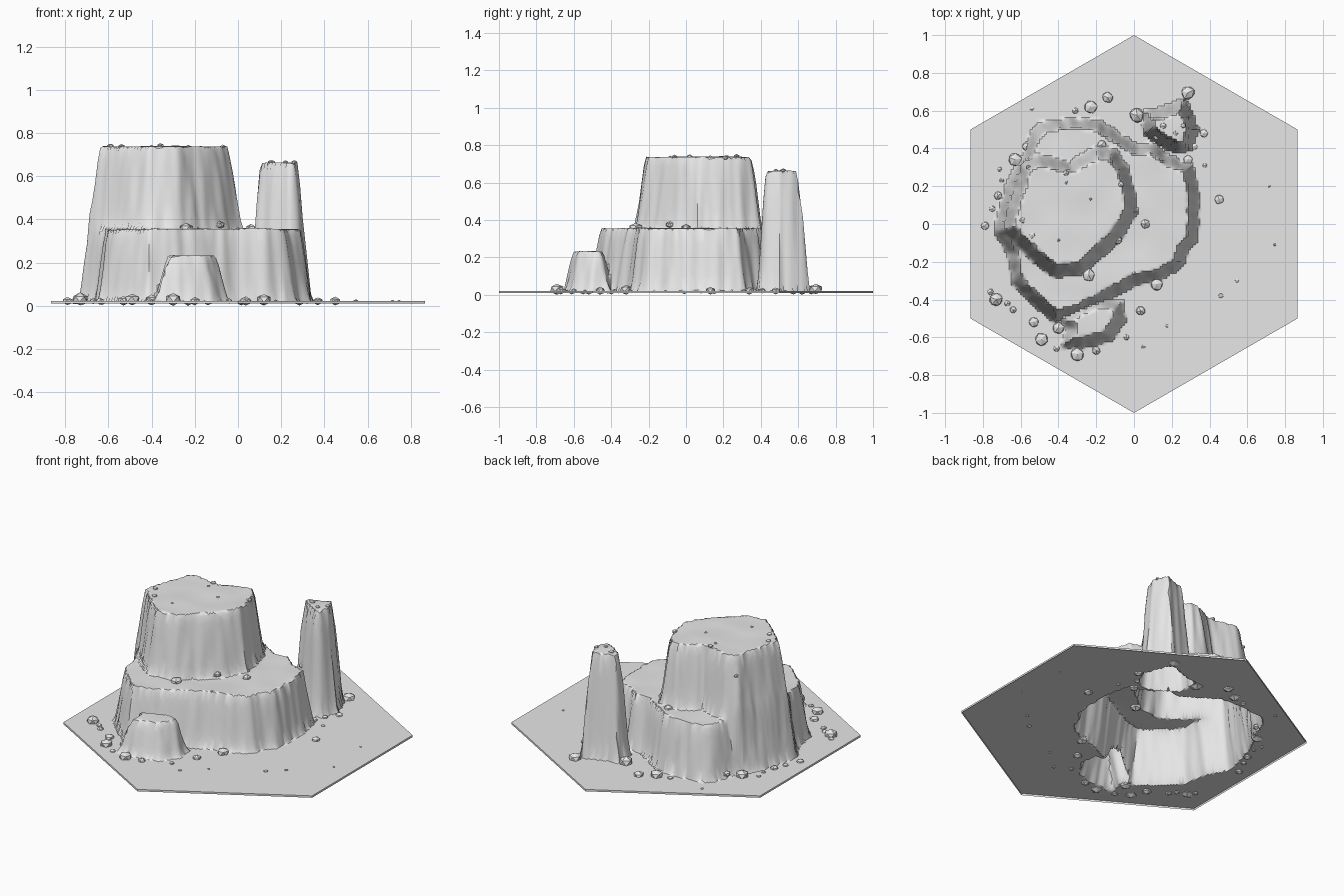
import bpy, bmesh, math, random
from mathutils import Vector, noise

if "Cube" in bpy.data.objects:
    bpy.data.objects.remove(bpy.data.objects["Cube"])

random.seed(4)
GROUND, BOTTOM, STEP = 0.022, 0.010, 0.0125

stone = bpy.data.materials.new("pale stone")
stone.diffuse_color = (0.8, 0.8, 0.8, 1)
stone.use_nodes = True
stone.node_tree.nodes["Principled BSDF"].inputs["Base Color"].default_value = stone.diffuse_color

# Footprints of the cliffs, as seen from above
LOWER = [(-.50, .54), (-.34, .56), (-.18, .55), (-.08, .48), (.02, .42), (.10, .43), (.19, .36),
         (.31, .31), (.34, .18), (.34, -.08), (.28, -.15), (.26, -.22), (.15, -.29), (.01, -.32),
         (-.13, -.40), (-.26, -.47), (-.42, -.52), (-.54, -.42), (-.64, -.32), (-.67, -.16),
         (-.74, -.04), (-.71, .10), (-.66, .25), (-.59, .36), (-.55, .48)]
UPPER = [(-.60, .33), (-.50, .37), (-.34, .33), (-.20, .41), (-.10, .40), (-.04, .31), (.00, .20),
         (.015, .06), (-.07, -.08), (-.19, -.19), (-.26, -.26), (-.42, -.28), (-.52, -.21),
         (-.63, -.10), (-.70, -.03), (-.67, .10), (-.62, .24)]
FOOT = [(-.39, -.65), (-.27, -.66), (-.12, -.62), (-.04, -.50), (-.06, -.41), (-.18, -.38),
        (-.30, -.42), (-.40, -.50), (-.36, -.56)]
PILLAR = [(.05, .48), (.05, .60), (.16, .62), (.27, .67), (.30, .60), (.34, .50), (.30, .39),
          (.23, .375), (.15, .41)]

# footprint, bottom height, top height, wall width seen from above
CLIFFS = [(LOWER, GROUND, .355, .055), (UPPER, .355, .738, .06),
          (FOOT, GROUND, .232, .06), (PILLAR, GROUND, .66, .055)]


def depth_inside(p, poly):
    """Distance from p to the outline, or -1 when p is outside."""
    x, y = p
    inside, best = False, 9.0
    for i, (bx, by) in enumerate(poly):
        ax, ay = poly[i - 1]
        if (ay > y) != (by > y) and x < (bx - ax) * (y - ay) / (by - ay) + ax:
            inside = not inside
        dx, dy = bx - ax, by - ay
        t = max(0, min(1, ((x - ax) * dx + (y - ay) * dy) / (dx * dx + dy * dy)))
        best = min(best, math.hypot(x - ax - t * dx, y - ay - t * dy))
    return best if inside else -1


def height(x, y):
    h = GROUND
    # small horizontal shift carves vertical flutes into the walls
    flute = .010 * noise.noise(Vector((x * 22, y * 22, 0)))
    swell = .008 * noise.noise(Vector((x * 5, y * 5, 3)))
    for poly, low, top, width in CLIFFS:
        d = depth_inside((x, y), poly)
        if d < 0:
            continue
        t = max(0, min(1, (d + flute) / width))
        if t > 0:
            f = .6 * t + .4 * t * t * (3 - 2 * t)
            h = max(h, low + (top + swell - low) * f)
    return h


def finish(bm, name, smooth):
    mesh = bpy.data.meshes.new(name)
    bm.to_mesh(mesh)
    bm.free()
    mesh.materials.append(stone)
    ob = bpy.data.objects.new(name, mesh)
    bpy.context.collection.objects.link(ob)
    if smooth:
        bpy.ops.object.select_all(action='DESELECT')
        ob.select_set(True)
        bpy.context.view_layer.objects.active = ob
        bpy.ops.object.shade_smooth_by_angle(angle=math.radians(40))
    return ob


# Hexagonal ground sheet raised into terraces, hollow underneath
bm = bmesh.new()
nx, ny = 71, 81
rows = [[bm.verts.new((i * STEP, j * STEP, height(i * STEP, j * STEP)))
         for i in range(-nx, nx + 1)] for j in range(-ny, ny + 1)]
for r0, r1 in zip(rows, rows[1:]):
    for i in range(2 * nx):
        bm.faces.new((r0[i], r0[i + 1], r1[i + 1], r1[i]))
apothem = math.cos(math.pi / 6)
for k in range(6):
    n = Vector((math.cos(k * math.pi / 3), math.sin(k * math.pi / 3), 0))
    bmesh.ops.bisect_plane(bm, geom=bm.verts[:] + bm.edges[:] + bm.faces[:], dist=1e-5,
                           plane_co=n * apothem, plane_no=n, clear_outer=True)
# thin rim
rim = [e for e in bm.edges if e.is_boundary]
new = bmesh.ops.extrude_edge_only(bm, edges=rim)["geom"]
for v in new:
    if isinstance(v, bmesh.types.BMVert):
        v.co.z = BOTTOM
bmesh.ops.recalc_face_normals(bm, faces=bm.faces[:])
if sum(f.normal.z * f.calc_area() for f in bm.faces) < 0:
    bmesh.ops.reverse_faces(bm, faces=bm.faces[:])
finish(bm, "terraced_mesa", True)

# Boulders: x, y, radius
FALLEN = [(-.63, .34, .042), (-.57, .41, .025), (-.56, .30, .015), (-.71, .29, .015),
          (-.70, .23, .015), (-.72, .15, .027), (-.75, .08, .02), (-.79, -.01, .027),
          (-.31, .60, .02), (-.23, .62, .042), (-.14, .67, .034), (-.54, .61, .012),
          (.015, .575, .045), (.285, .695, .042), (.37, .48, .026), (.285, .34, .03),
          (.32, .41, .02), (.375, .31, .015), (.45, .13, .03), (.715, .20, .008),
          (.745, -.11, .008), (.545, -.30, .013), (.46, -.38, .015), (.12, -.32, .038),
          (.035, -.46, .03), (.175, -.54, .01), (.05, -.65, .013), (-.04, -.60, .018),
          (-.30, -.69, .042), (-.20, -.67, .027), (-.41, -.66, .02), (-.49, -.61, .04),
          (-.40, -.55, .036), (-.53, -.52, .032), (-.64, -.455, .022), (-.73, -.40, .042),
          (-.76, -.36, .02), (-.67, -.42, .02)]
PERCHED = [(.06, .00, .03), (-.085, -.085, .026), (-.24, -.27, .04), (-.17, .42, .03),
           (-.36, .22, .012), (-.23, .13, .01), (-.40, -.085, .01), (.155, .52, .02),
           (.22, .48, .016), (.0, -.26, .01), (-.59, .02, .018), (-.54, -.06, .018),
           (-.36, .27, .018), (-.07, .21, .018), (.12, .46, .018), (.26, .52, .015)]


def boulders(spots, name):
    bm = bmesh.new()
    for x, y, r in spots:
        z = max(height(x, y), .75 * r)
        made = bmesh.ops.create_icosphere(bm, subdivisions=1, radius=r)["verts"]
        spin = random.uniform(0, 6.28)
        for v in made:
            s = random.uniform(.85, 1.0)
            a, b, c = v.co * s
            v.co = (x + a * math.cos(spin) - b * math.sin(spin),
                    y + a * math.sin(spin) + b * math.cos(spin), max(0, z + c * .75))
    return finish(bm, name, False)


boulders(FALLEN, "fallen_boulders")
boulders(PERCHED, "perched_boulders")
